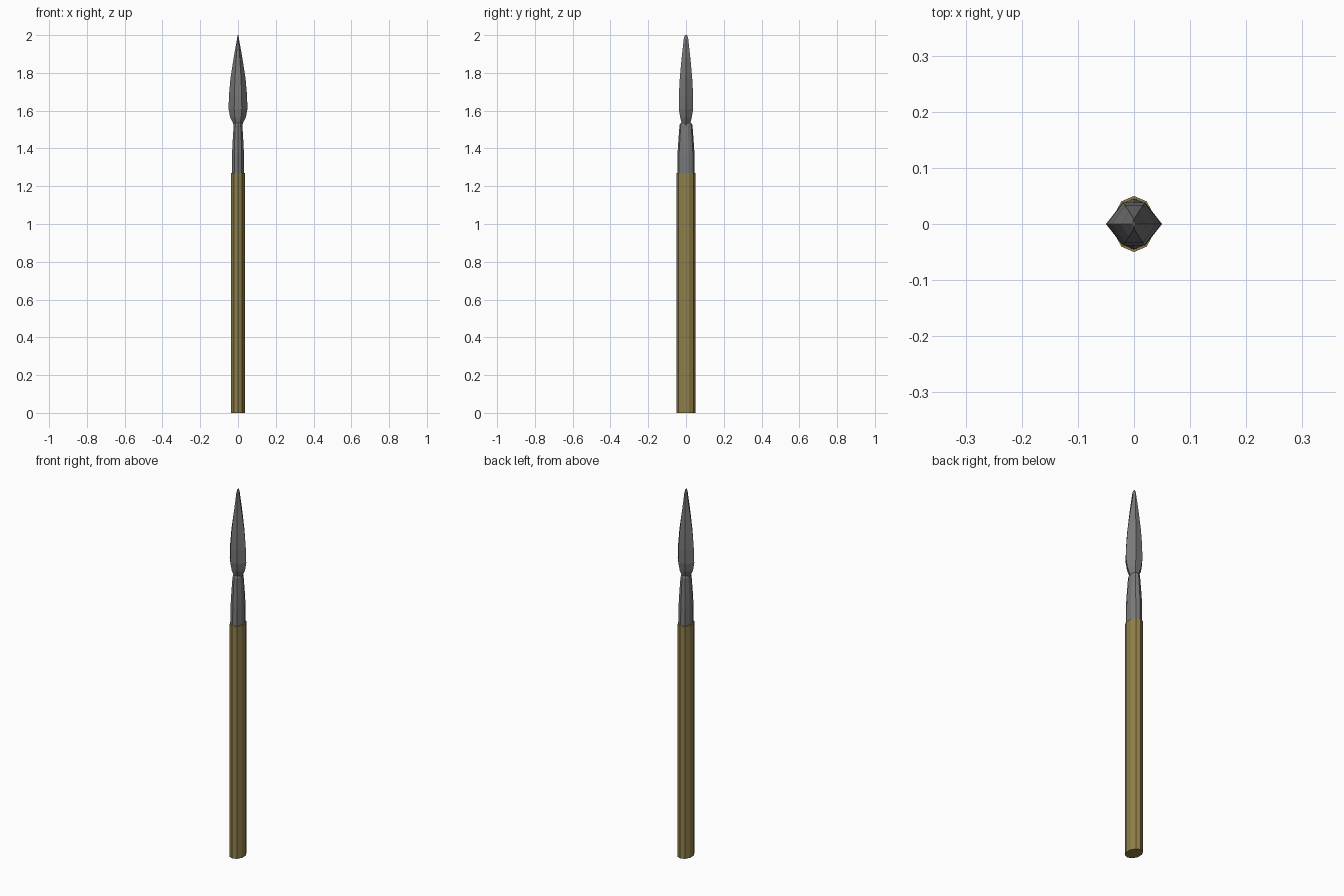
import bpy, bmesh
from math import sin, cos, pi

if "Cube" in bpy.data.objects:
    bpy.data.objects.remove(bpy.data.objects["Cube"])


def material(name, color):
    m = bpy.data.materials.new(name)
    m.diffuse_color = (*color, 1)
    m.use_nodes = True
    m.node_tree.nodes["Principled BSDF"].inputs["Base Color"].default_value = m.diffuse_color
    return m


wood = material("olive_wood", (0.27, 0.21, 0.065))
steel = material("grey_steel", (0.19, 0.19, 0.19))


def loft(name, section, rings, mat):
    """Stack scaled copies of a cross-section; rings are (z, scale_x, scale_y)."""
    bm = bmesh.new()
    loops = [[bm.verts.new((x * sx, y * sy, z)) for x, y in section]
             for z, sx, sy in rings]
    n = len(section)
    for a, b in zip(loops, loops[1:]):
        for i in range(n):
            j = (i + 1) % n
            bm.faces.new((a[i], a[j], b[j], b[i]))
    bm.faces.new(loops[0][::-1])
    bm.faces.new(loops[-1])
    bmesh.ops.recalc_face_normals(bm, faces=bm.faces)
    mesh = bpy.data.meshes.new(name)
    bm.to_mesh(mesh)
    bm.free()
    mesh.materials.append(mat)
    ob = bpy.data.objects.new(name, mesh)
    bpy.context.collection.objects.link(ob)
    return ob


# Ten-sided section with corners at front and back
decagon = [(cos(pi / 2 + i * pi / 5), sin(pi / 2 + i * pi / 5)) for i in range(10)]
# Flattened hexagon with sharp cutting edges left and right
hexagon = [(1, 0), (0.4, 1), (-0.4, 1), (-1, 0), (-0.4, -1), (0.4, -1)]

# Oval wooden shaft
loft("shaft", decagon, [(0, 0.038, 0.05), (1.27, 0.038, 0.05)], wood)

# Tapered metal socket
loft("socket", decagon, [
    (1.265, 0.033, 0.046), (1.37, 0.033, 0.045), (1.42, 0.031, 0.042),
    (1.525, 0.024, 0.034), (1.535, 0.021, 0.027)], steel)

# Leaf-shaped blade
loft("blade", hexagon, [
    (1.52, 0.022, 0.020), (1.535, 0.027, 0.023), (1.565, 0.042, 0.031),
    (1.61, 0.050, 0.038), (1.68, 0.048, 0.038), (1.77, 0.040, 0.033),
    (1.88, 0.023, 0.023), (1.98, 0.005, 0.012), (2.0, 0.002, 0.006)], steel)
